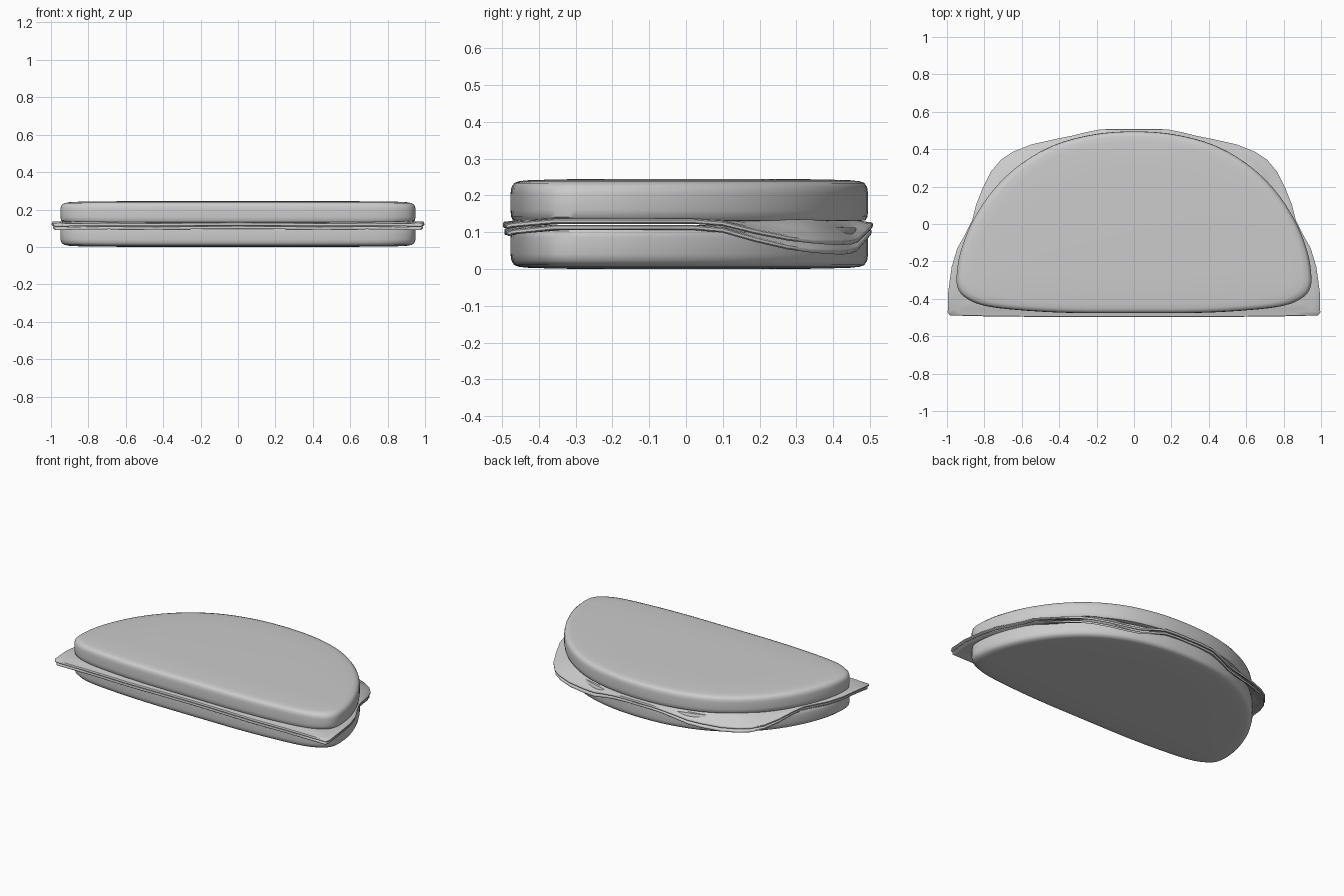
import bpy, bmesh
from mathutils import Vector

if "Cube" in bpy.data.objects:
    bpy.data.objects.remove(bpy.data.objects["Cube"])

# right half of the bread outline, front centre to back centre (x, y)
BREAD = [(0, -.477), (.35, -.475), (.62, -.46), (.80, -.437), (.90, -.395), (.943, -.34),
         (.947, -.26), (.925, -.14), (.86, .02), (.75, .185), (.60, .325), (.42, .425),
         (.21, .48), (0, .495)]

# right half of the filling outline with droop (x, y, dz)
SHEET = [(0, -.497, -.008), (.25, -.497, -.01), (.45, -.497, -.012), (.7, -.495, -.01),
         (.88, -.492, -.012), (.985, -.488, -.014), (.996, -.472, -.01), (.993, -.36, 0),
         (.975, -.23, 0), (.945, -.13, 0), (.90, -.05, 0), (.865, .02, 0), (.845, .10, -.006),
         (.81, .19, -.028), (.765, .28, -.046), (.71, .345, -.053), (.65, .385, -.056),
         (.55, .425, -.058), (.43, .452, -.056), (.34, .47, -.05), (.26, .49, -.03),
         (.18, .506, -.014), (.09, .508, -.01), (0, .508, -.01)]


def mirrored(half):
    return half + [(-p[0], *p[1:]) for p in half[-2:0:-1]]


def smooth_loop(pts, steps):
    out, n = [], len(pts)
    for i in range(n):
        a, b, c, d = (Vector(pts[(i + k) % n]) for k in (-1, 0, 1, 2))
        for s in range(steps):
            t = s / steps
            out.append((2 * b + (c - a) * t + (2 * a - 5 * b + 4 * c - d) * t * t
                        + (3 * b - a - 3 * c + d) * t ** 3) / 2)
    return out


def rings_object(name, rings, angle):
    bm = bmesh.new()
    loops = [[bm.verts.new(p) for p in r] for r in rings]
    n = len(loops[0])
    for a, b in zip(loops, loops[1:]):
        for i in range(n):
            j = (i + 1) % n
            bm.faces.new((a[i], a[j], b[j], b[i]))
    bm.faces.new(loops[0][::-1])
    bm.faces.new(loops[-1])
    bmesh.ops.recalc_face_normals(bm, faces=bm.faces)
    mesh = bpy.data.meshes.new(name)
    bm.to_mesh(mesh)
    bm.free()
    ob = bpy.data.objects.new(name, mesh)
    bpy.context.collection.objects.link(ob)
    bpy.ops.object.select_all(action='DESELECT')
    ob.select_set(True)
    bpy.context.view_layer.objects.active = ob
    bpy.ops.object.shade_smooth_by_angle(angle=angle)
    return ob


# bread slices: rounded crust profile (scale, height from the filling side)
outline = smooth_loop(mirrored(BREAD), 4)
profile = [(.93, 0), (.985, .002), (.997, .012), (1, .03), (1, .075), (.995, .092),
           (.98, .104), (.95, .109), (.89, .112), (.6, .115)]


def bread(name, base, direction):
    rings = [[(p.x * s, (p.y - .005) * s + .005, base + direction * h) for p in outline]
             for s, h in profile]
    rings_object(name, rings, .7)


bread("top_bread", .130, 1)
bread("bottom_bread", .115, -1)

# filling sheets: thin slices that sag past the crust
edge = mirrored(SHEET)


def sheet(name, z, thick, sag, size):
    def ring(scale, drop, off):
        return [(x * scale * size, y * scale * size, z + dz * drop * sag + off)
                for x, y, dz in edge]
    steps = [(.5, 0), (.88, .05), (.92, .4), (.96, .8), (.995, 1)]
    rings = [ring(s, d, thick / 2) for s, d in steps]
    rings.append(ring(1, 1, thick / 4))
    rings.append(ring(1, 1, -thick / 4))
    rings += [ring(s, d, -thick / 2) for s, d in reversed(steps)]
    rings_object(name, rings, .8)


sheet("upper_filling", .130, .014, 1.0, 1.0)
sheet("lower_filling", .113, .014, 1.15, .993)
